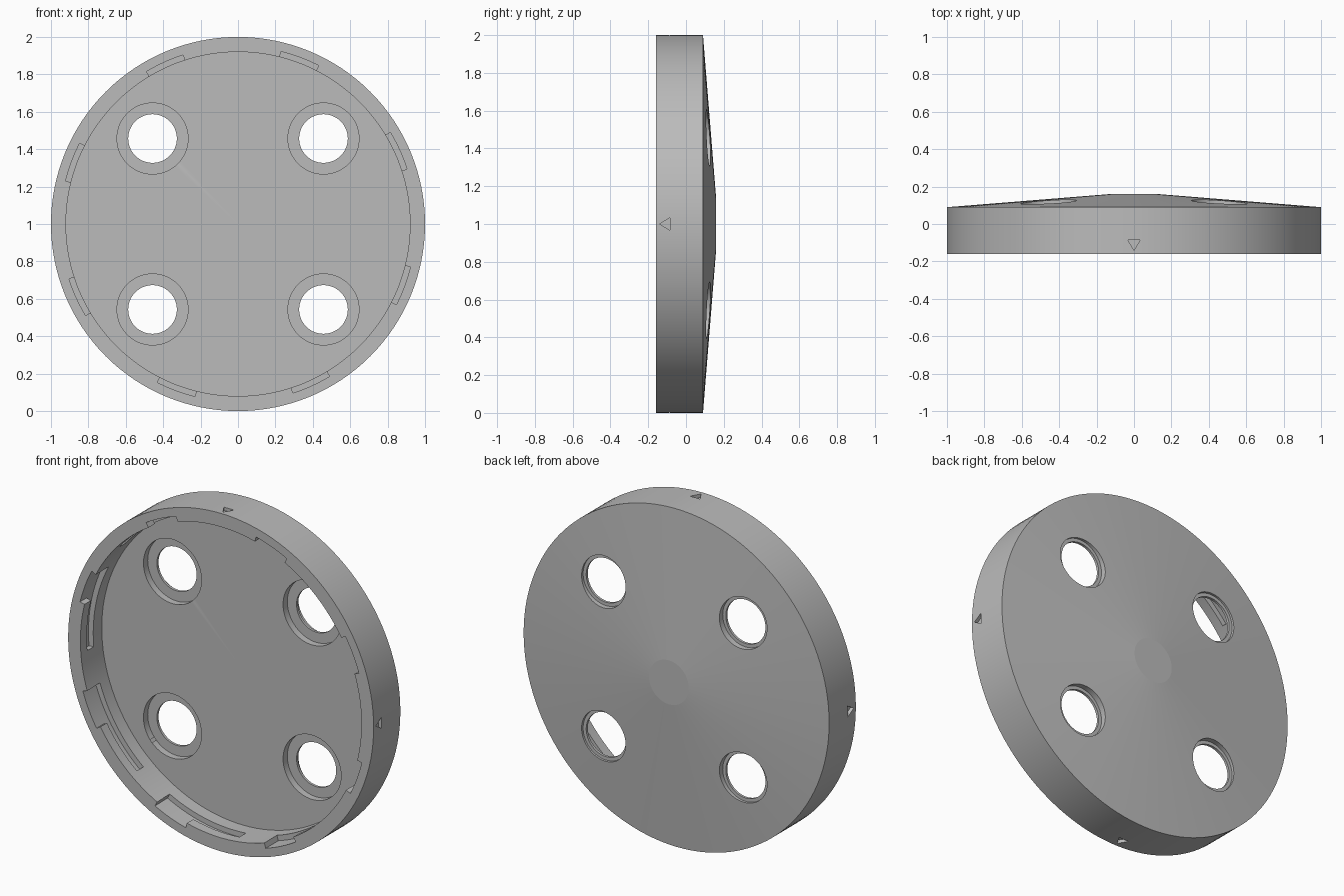
import bpy, bmesh, math
from mathutils import Matrix, Vector

cube = bpy.data.objects.get("Cube")
if cube:
    bpy.data.objects.remove(cube)

FRONT = -0.16
CENTRE = Vector((0, 0, 1))

grey = bpy.data.materials.new("plain grey")
grey.use_nodes = True
colour = (0.5, 0.5, 0.5, 1)
grey.diffuse_color = colour
grey.node_tree.nodes["Principled BSDF"].inputs["Base Color"].default_value = colour


def lathe(bm, profile, at, steps):
    """Revolve (radius, y) points about the y axis through at."""
    verts = [bm.verts.new(at + Vector((r, y, 0))) for r, y in profile]
    edges = [bm.edges.new(pair) for pair in zip(verts, verts[1:])]
    bmesh.ops.spin(bm, geom=verts + edges, cent=at, axis=(0, 1, 0),
                   angle=math.tau, steps=steps, use_merge=True)


def sector(bm, start, end, r0, r1, y0, y1, steps=12):
    """Curved block between two angles, as seen from the front."""
    angles = [math.radians(start + (end - start) * i / steps) for i in range(steps + 1)]
    outline = [(r1, a) for a in angles] + [(r0, a) for a in reversed(angles)]
    prism(bm, [CENTRE + Vector((r * math.cos(a), y0, r * math.sin(a))) for r, a in outline],
          Vector((0, y1 - y0, 0)))


def prism(bm, points, direction):
    face = bm.faces.new([bm.verts.new(p) for p in points])
    new = bmesh.ops.extrude_face_region(bm, geom=[face], use_keep_orig=True)["geom"]
    bmesh.ops.translate(bm, vec=direction, verts=[v for v in new if isinstance(v, bmesh.types.BMVert)])


def finish(bm, name):
    bmesh.ops.remove_doubles(bm, verts=bm.verts, dist=1e-5)
    bmesh.ops.recalc_face_normals(bm, faces=bm.faces)
    mesh = bpy.data.meshes.new(name)
    bm.to_mesh(mesh)
    bm.free()
    mesh.materials.append(grey)
    obj = bpy.data.objects.new(name, mesh)
    bpy.context.collection.objects.link(obj)
    return obj


# Hollow lid with a shallow conical back
bm = bmesh.new()
lathe(bm, [(0, 0.16), (0.13, 0.16), (1, 0.09), (1, FRONT), (0.92, FRONT),
           (0.92, 0.04), (0, 0.04)], CENTRE, 128)
lid = finish(bm, "round_lid")

# Four stepped through holes
holes = bmesh.new()
for x in (-0.457, 0.457):
    for z in (-0.457, 0.457):
        lathe(holes, [(0, -0.1), (0.19, -0.1), (0.19, 0.08), (0.13, 0.08),
                      (0.13, 0.095), (0.15, 0.095), (0.15, 0.3), (0, 0.3)],
              CENTRE + Vector((x, 0, z)), 64)

# Eight bayonet slots: an entry at the rim and a channel behind it
entries, channels = bmesh.new(), bmesh.new()
for k in range(8):
    start = 18 + 45 * k
    sector(entries, start, start + 13, 0.88, 0.95, FRONT - 0.05, FRONT + 0.09)
    sector(channels, start - 0.1, start + 32, 0.88, 0.951, FRONT + 0.06, FRONT + 0.12, 24)

# Four engraved arrow marks on the outer wall
marks = bmesh.new()
for k in range(4):
    turn = Matrix.Rotation(k * math.pi / 2, 3, 'Y')
    triangle = [(-0.033, -0.085, 0.98), (0.033, -0.085, 0.98), (0, -0.14, 0.98)]
    prism(marks, [CENTRE + turn @ Vector(p) for p in triangle], turn @ Vector((0, 0, 0.1)))

# Cut everything out of the lid
bpy.context.view_layer.objects.active = lid
for name, bm in (("hole_cutter", holes), ("entry_cutter", entries),
                 ("channel_cutter", channels), ("mark_cutter", marks)):
    cutter = finish(bm, name)
    cutter.hide_render = True
    mod = lid.modifiers.new(name, 'BOOLEAN')
    mod.operation, mod.solver, mod.object = 'DIFFERENCE', 'EXACT', cutter
    bpy.ops.object.modifier_apply(modifier=name)
    bpy.data.objects.remove(cutter)

bpy.ops.object.select_all(action='DESELECT')
lid.select_set(True)
bpy.ops.object.shade_smooth_by_angle(angle=math.radians(20))
# The cone meets its small cap at a slight angle, so keep the broad back flat
for face in lid.data.polygons:
    if face.normal.y > 0.9:
        face.use_smooth = False
